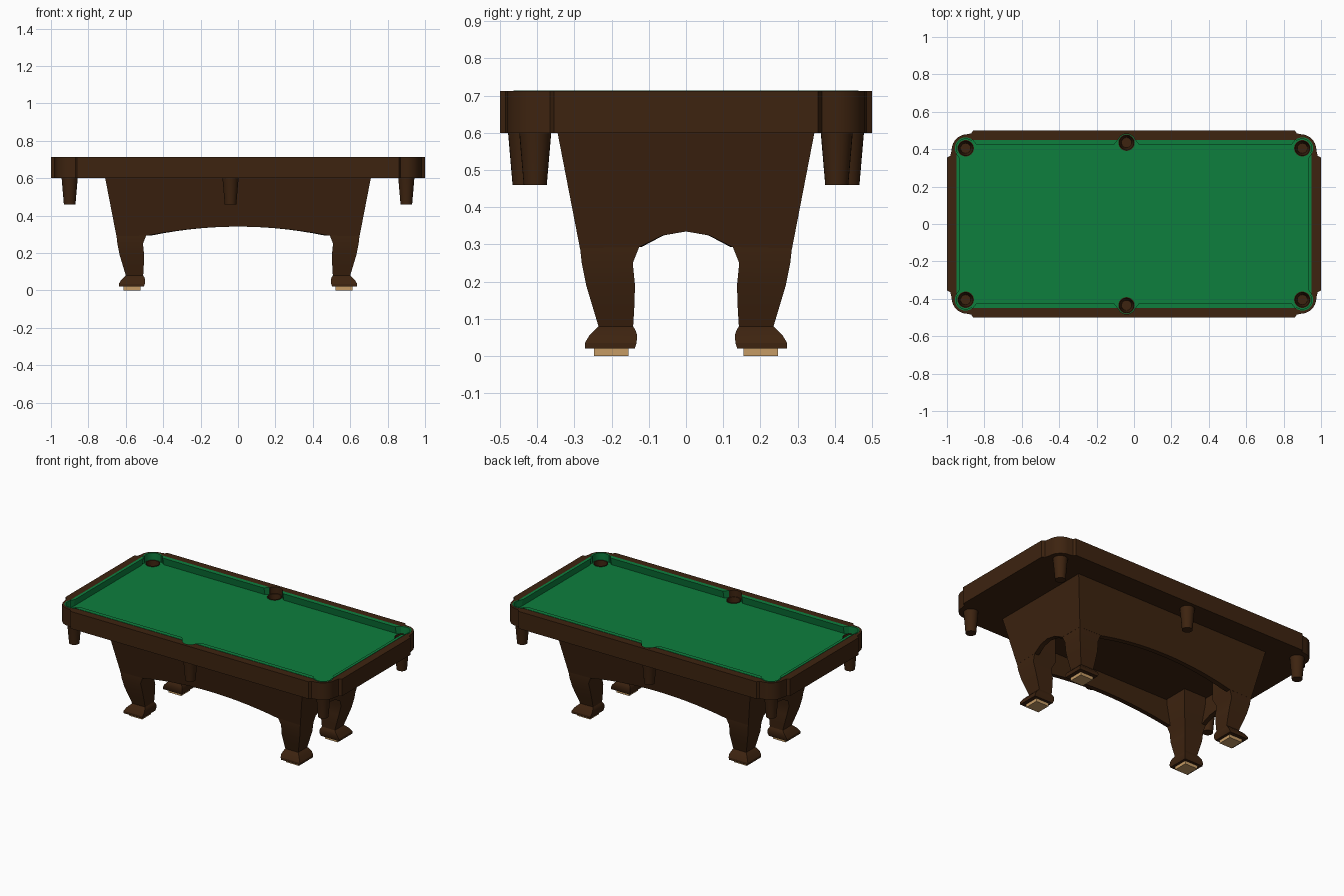
import bpy, bmesh
from math import cos, sin, radians

if "Cube" in bpy.data.objects:
    bpy.data.objects.remove(bpy.data.objects["Cube"])


def material(name, rgb):
    m = bpy.data.materials.new(name)
    m.use_nodes = True
    m.diffuse_color = (*rgb, 1)
    m.node_tree.nodes["Principled BSDF"].inputs["Base Color"].default_value = (*rgb, 1)
    return m


WOOD = material("dark walnut wood", (0.047, 0.017, 0.005))
FELT = material("green felt", (0.004, 0.21, 0.047))
PAD = material("tan foot pad", (0.56, 0.33, 0.13))


def finish(ob, mat):
    ob.data.materials.clear()
    ob.data.materials.append(mat)
    bpy.ops.object.select_all(action="DESELECT")
    ob.select_set(True)
    bpy.context.view_layer.objects.active = ob
    if ob.type == "CURVE":
        bpy.ops.object.convert(target="MESH")
    bpy.ops.object.shade_smooth_by_angle(angle=radians(30))


def loft(name, rings, mat):
    """Skin a stack of equal-length rings and cap both ends."""
    bm = bmesh.new()
    loops = [[bm.verts.new(p) for p in ring] for ring in rings]
    for low, high in zip(loops, loops[1:]):
        for i in range(len(low)):
            j = (i + 1) % len(low)
            bm.faces.new((low[i], low[j], high[j], high[i]))
    bm.faces.new(loops[0])
    bm.faces.new(loops[-1])
    bmesh.ops.recalc_face_normals(bm, faces=bm.faces)
    mesh = bpy.data.meshes.new(name)
    bm.to_mesh(mesh)
    bm.free()
    ob = bpy.data.objects.new(name, mesh)
    bpy.context.collection.objects.link(ob)
    finish(ob, mat)


def plate(name, outlines, z0, z1, mat):
    """Flat slab from a closed outline; further outlines become holes."""
    cu = bpy.data.curves.new(name, "CURVE")
    cu.dimensions = "2D"
    cu.fill_mode = "BOTH"
    cu.extrude = (z1 - z0) / 2
    for pts in outlines:
        sp = cu.splines.new("POLY")
        sp.points.add(len(pts) - 1)
        for p, (x, y) in zip(sp.points, pts):
            p.co = (x, y, 0, 1)
        sp.use_cyclic_u = True
    ob = bpy.data.objects.new(name, cu)
    bpy.context.collection.objects.link(ob)
    ob.location.z = (z0 + z1) / 2
    finish(ob, mat)


def arc(cx, cy, r, a0, a1, n):
    steps = [radians(a0 + (a1 - a0) * i / n) for i in range(n + 1)]
    return [(cx + r * cos(a), cy + r * sin(a)) for a in steps]


def flip(pts, sx, sy):
    out = [(x * sx, y * sy) for x, y in pts]
    return out if sx * sy > 0 else out[::-1]


def box_ring(x0, x1, y0, y1, z):
    return [(x0, y0, z), (x1, y0, z), (x1, y1, z), (x0, y1, z)]


SIGNS = [(1, 1), (-1, 1), (-1, -1), (1, -1)]
CORNER = (0.9, 0.405)
SIDE = (-0.04, 0.435)
CUP_R = 0.044

# Table outline with rounded, slightly recessed corners
quarter = ([(1, 0.355), (0.982, 0.365)] + arc(0.89, 0.395, 0.085, 0, 90, 10)
           + [(0.87, 0.485), (0.86, 0.5)])
outer = [p for s in SIGNS for p in flip(quarter, *s)]

# Opening in the rails, bulging around the pockets
mouth = arc(*CORNER, 0.058, -30, 129, 14)
bump = arc(*SIDE, 0.047, 19, 161, 14)
opening = (mouth + bump + flip(mouth, -1, 1) + flip(mouth, -1, -1)
           + [(x, -y) for x, y in bump[::-1]] + flip(mouth, 1, -1))

pockets = [(CORNER[0] * sx, CORNER[1] * sy) for sx, sy in SIGNS]
pockets += [(SIDE[0], SIDE[1] * s) for s in (1, -1)]
holes = [arc(x, y, CUP_R, 0, 345, 23) for x, y in pockets]

plate("table_slab", [outer] + holes, 0.6, 0.66, WOOD)
plate("rail_frame", [outer, opening], 0.66, 0.712, WOOD)
plate("felt_bed", [opening] + holes, 0.655, 0.667, FELT)

# Felt trim around the corner pockets
trim = mouth + arc(*CORNER, 0.05, 129, -30, 14)
for s in SIGNS:
    plate("corner_trim", [flip(trim, *s)], 0.667, 0.714, FELT)


# Undercut cushions
def cushion(name, a, b, base, nose, place):
    slant = 0.022
    rings = []
    for z, tip in ((0.665, nose + 0.01), (0.714, nose)):
        pts = [(a, base), (b, base), (b - slant, tip), (a + slant, tip)]
        rings.append([place(u, v, z) for u, v in pts])
    loft(name, rings, FELT)


for s in (1, -1):
    for a, b in ((-0.863, -0.086), (0.006, 0.863)):
        cushion("long_cushion", a, b, 0.45, 0.422, lambda u, v, z: (u, s * v, z))
    cushion("end_cushion", -0.376, 0.376, 0.95, 0.932, lambda u, v, z: (s * v, u, z))

# Hollow tapered pocket cups
cup_profile = [(0.031, 0.46), (0.043, 0.6), (CUP_R, 0.605), (CUP_R, 0.671),
               (0.039, 0.671), (0.027, 0.475)]
for x, y in pockets:
    rings = [[(px, py, z) for px, py in arc(x, y, r, 0, 345, 23)] for r, z in cup_profile]
    loft("pocket_cup", rings, WOOD)


# Sloping aprons with arched lower edges
def slope(low, z):
    return low + 0.06 * (z - 0.29) / 0.31


def apron(name, half, dist, arch, rise, n, place):
    edge = [(-slope(half, 0.6), 0.6), (-half, 0.29)]
    for i in range(n + 1):
        t = 2 * i / n - 1
        edge.append((arch * t, 0.293 + rise * (1 - t * t)))
    edge += [(half, 0.29), (slope(half, 0.6), 0.6)]
    rings = [[place(u * k, slope(dist, z) - d, z) for u, z in edge]
             for d, k in ((0, 1), (0.03, 0.96))]
    loft(name, rings, WOOD)


for s in (1, -1):
    apron("long_apron", 0.65, 0.285, 0.485, 0.048, 14, lambda u, v, z: (u, s * v, z))
    apron("end_apron", 0.285, 0.65, 0.125, 0.042, 4, lambda u, v, z: (s * v, u, z))
loft("base_core", [box_ring(-0.66, 0.66, -0.295, 0.295, z) for z in (0.48, 0.601)], WOOD)

# Curved legs with flared feet: height, inner edge, outer edge
leg_rows = [(0.48, 0.125, 0.285), (0.295, 0.125, 0.285), (0.25, 0.143, 0.28),
            (0.19, 0.137, 0.268), (0.13, 0.139, 0.25), (0.08, 0.142, 0.235),
            (0.07, 0.136, 0.246), (0.055, 0.131, 0.26), (0.035, 0.133, 0.272),
            (0.02, 0.138, 0.272)]
pad_rows = [(0.021, 0.155, 0.247), (0, 0.155, 0.247)]
for sx, sy in SIGNS:
    for name, rows, mat in (("leg", leg_rows, WOOD), ("foot_pad", pad_rows, PAD)):
        rings = [box_ring(sx * (a + 0.365), sx * (b + 0.365), sy * a, sy * b, z)
                 for z, a, b in rows]
        loft(name, rings, mat)
